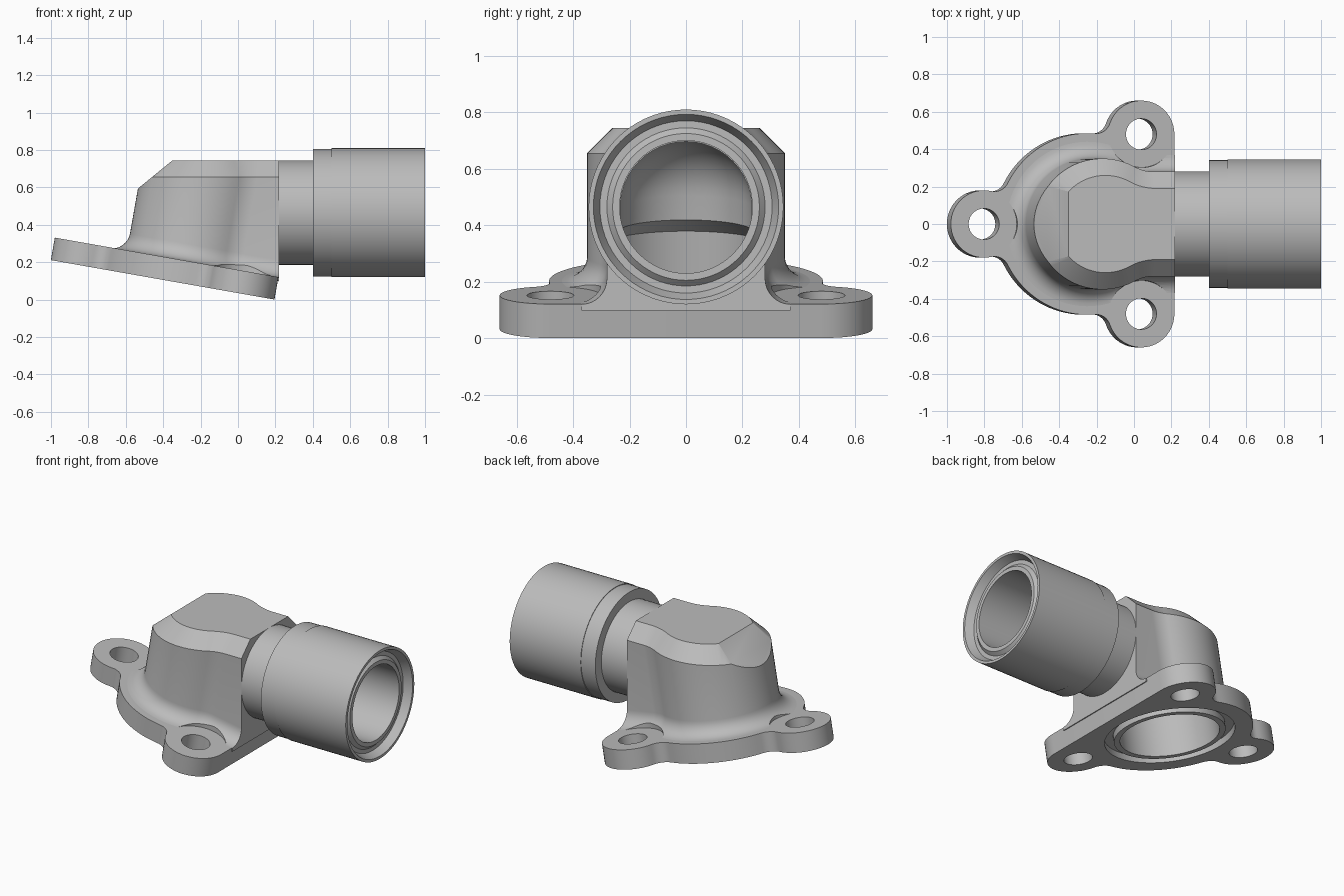
import bpy, bmesh, math
from mathutils import Matrix, Vector

if "Cube" in bpy.data.objects:
    bpy.data.objects.remove(bpy.data.objects["Cube"])

TILT = math.radians(10)
S, C = math.sin(TILT), math.cos(TILT)
Z0 = 0.035                                   # flange underside height at x = 0
PLATE = Matrix.Translation((0, 0, Z0)) @ Matrix.Rotation(TILT, 4, 'Y')
PIPE = Matrix.Translation((0, 0, 0.465)) @ Matrix.Rotation(math.pi / 2, 4, 'Y')
THICK = 0.122
CENTRE = Vector((-0.274, 0))
EAR, TAIL = Vector((0.018, 0.48)), Vector((-0.836, 0))
HOLES = [EAR, Vector((EAR.x, -EAR.y)), TAIL]

metal = bpy.data.materials.new("cast grey")
metal.diffuse_color = (0.5, 0.5, 0.5, 1)
metal.use_nodes = True
metal.node_tree.nodes["Principled BSDF"].inputs["Base Color"].default_value = metal.diffuse_color


def finish(name, bm):
    bmesh.ops.remove_doubles(bm, verts=bm.verts, dist=1e-5)
    bmesh.ops.recalc_face_normals(bm, faces=bm.faces)
    me = bpy.data.meshes.new(name)
    bm.to_mesh(me)
    bm.free()
    me.materials.append(metal)
    ob = bpy.data.objects.new(name, me)
    bpy.context.collection.objects.link(ob)
    return ob


def angle(v):
    return math.atan2(v.y, v.x)


def arc(c, r, a0, a1, n):
    d = (a1 - a0 + math.pi) % (2 * math.pi) - math.pi
    if abs(abs(d) - math.pi) < 1e-6:
        d = math.pi
    return [Vector((c.x + r * math.cos(a0 + d * i / n), c.y + r * math.sin(a0 + d * i / n)))
            for i in range(n + 1)]


def mirrored(half):
    return half + [Vector((p.x, -p.y)) for p in reversed(half[:-1])]


def loft(name, rows):
    bm = bmesh.new()
    rings = [[bm.verts.new(p) for p in row] for row in rows]
    for a, b in zip(rings, rings[1:]):
        for i in range(len(a)):
            j = (i + 1) % len(a)
            bm.faces.new((a[i], a[j], b[j], b[i]))
    bm.faces.new(rings[0][::-1])
    bm.faces.new(rings[-1])
    return bm


def lathe(name, profile, matrix, n=72):
    """Spin a closed (radius, height) profile about local z."""
    bm = bmesh.new()
    rings = [[bm.verts.new(matrix @ Vector((r * math.cos(2 * math.pi * i / n),
                                            r * math.sin(2 * math.pi * i / n), h)))
              for i in range(n)] for r, h in profile]
    for k, a in enumerate(rings):
        b = rings[(k + 1) % len(rings)]
        if profile[k][0] == 0 and profile[(k + 1) % len(rings)][0] == 0:
            continue
        for i in range(n):
            j = (i + 1) % n
            bm.faces.new((a[i], a[j], b[j], b[i]))
    bmesh.ops.dissolve_degenerate(bm, dist=1e-6, edges=bm.edges)
    return finish(name, bm)


def rod(name, r, h0, h1, matrix, at=(0, 0)):
    m = matrix @ Matrix.Translation((at[0], at[1], 0))
    return lathe(name, [(0, h0), (r, h0), (r, h1), (0, h1)], m)


def cut(ob, cutters):
    bpy.context.view_layer.objects.active = ob
    for c in cutters:
        c.hide_render = True
        m = ob.modifiers.new("cut", 'BOOLEAN')
        m.operation, m.solver, m.object = 'DIFFERENCE', 'EXACT', c
        bpy.ops.object.modifier_apply(modifier=m.name)


# Flange outline: three ears blended into a disc
def blend(a, ra, b, rb):
    d = (b - a).length
    u = (b - a) / d
    t = (ra * ra - rb * rb + d * d) / (2 * d)
    return a + u * t + Vector((u.y, -u.x)) * math.sqrt(ra * ra - t * t)


ER, DR, FR = 0.18, 0.485, 0.08
f1 = blend(EAR, ER + FR, CENTRE, DR + FR)
f2 = blend(CENTRE, DR + FR, TAIL, ER + FR)
half = (arc(EAR, ER, 0, angle(f1 - EAR), 20)
        + arc(f1, FR, angle(EAR - f1), angle(CENTRE - f1), 8)[1:]
        + arc(CENTRE, DR, angle(f1 - CENTRE), angle(f2 - CENTRE), 20)[1:]
        + arc(f2, FR, angle(CENTRE - f2), angle(TAIL - f2), 8)[1:]
        + arc(TAIL, ER, angle(f2 - TAIL), math.pi, 16)[1:])
flange = finish("flange", loft("flange", [[PLATE @ Vector((p.x, p.y, h)) for p in mirrored(half)]
                                          for h in (0, THICK)]))


# Elbow body: keyhole outline rising square to the flange, filleted at the base
def keyhole(d):
    r, w, f = 0.35 + d, 0.28 + d, 0.2 - d
    fc = Vector((CENTRE.x + math.sqrt(0.55 ** 2 - 0.48 ** 2), 0.48))
    return mirrored([Vector((0.5, w))]
                    + arc(fc, f, -math.pi / 2, angle(CENTRE - fc), 12)
                    + arc(CENTRE, r, angle(fc - CENTRE), math.pi, 24)[1:])


def at_height(p, z):
    return PLATE @ Vector((p.x, p.y, (z - Z0 + p.x * S) / C))


rows = [[PLATE @ Vector((p.x, p.y, 0.1)) for p in keyhole(0.09)]]
for i in range(9):
    t = math.pi / 2 * i / 8
    h = THICK + 0.09 * (1 - math.cos(t))
    rows.append([PLATE @ Vector((p.x, p.y, h)) for p in keyhole(0.09 * (1 - math.sin(t)))])
rows.append([at_height(p, 0.655) for p in keyhole(0)])
rows.append([at_height(p, 0.745) for p in keyhole(-0.09)])
bm = loft("body", rows)
# flat pipe face and sloping back facet
for co, no in (((0.22, 0, 0), (1, 0, 0)), ((-0.35, 0, 0.745), (-0.155, 0, 0.19))):
    res = bmesh.ops.bisect_plane(bm, geom=bm.verts[:] + bm.edges[:] + bm.faces[:], dist=1e-6,
                                 plane_co=co, plane_no=no, clear_outer=True)
    bmesh.ops.holes_fill(bm, edges=[e for e in bm.edges if e.is_boundary], sides=0)
body = finish("elbow_body", bm)

# Neck, sleeve and stepped open end
pipe = lathe("pipe_sleeve", [(0.235, 0.215), (0.28, 0.215), (0.28, 0.4), (0.341, 0.4),
                             (0.341, 0.5), (0.345, 0.5), (0.345, 1.0), (0.328, 1.0),
                             (0.305, 0.95), (0.28, 0.95), (0.26, 0.97), (0.235, 0.97)], PIPE)

# Bores, seal groove, bolt holes and spot faces
axis = PLATE @ Matrix.Translation((CENTRE.x, 0, 0))
dome = [(0.235 * math.cos(math.pi / 2 * i / 12), 0.387 + 0.235 * math.sin(math.pi / 2 * i / 12))
        for i in range(12)] + [(0, 0.622)]
bore = lathe("cutter_bore", [(0, -0.1), (0.29, -0.1), (0.29, 0.25), (0.236, 0.3)] + dome, axis)
pipe_bore = rod("cutter_pipe_bore", 0.235, -0.17, 0.4, PIPE)
groove = lathe("cutter_groove", [(0.325, -0.05), (0.38, -0.05), (0.38, 0.04), (0.325, 0.04)], axis)
bolts = [rod("cutter_bolt", 0.083, -0.1, 0.3, PLATE, p) for p in HOLES]
spots = [rod("cutter_spot", 0.178, 0.08, 0.3, PLATE, p) for p in HOLES]
cut(flange, [bore, groove] + bolts)
cut(body, [bore, pipe_bore] + spots)
for c in [bore, pipe_bore, groove] + bolts + spots:
    bpy.data.objects.remove(c)

# Smooth shading with crisp edges
for ob in (flange, body, pipe):
    bpy.ops.object.select_all(action='DESELECT')
    ob.select_set(True)
    bpy.context.view_layer.objects.active = ob
    bpy.ops.object.shade_smooth_by_angle(angle=math.radians(25))
